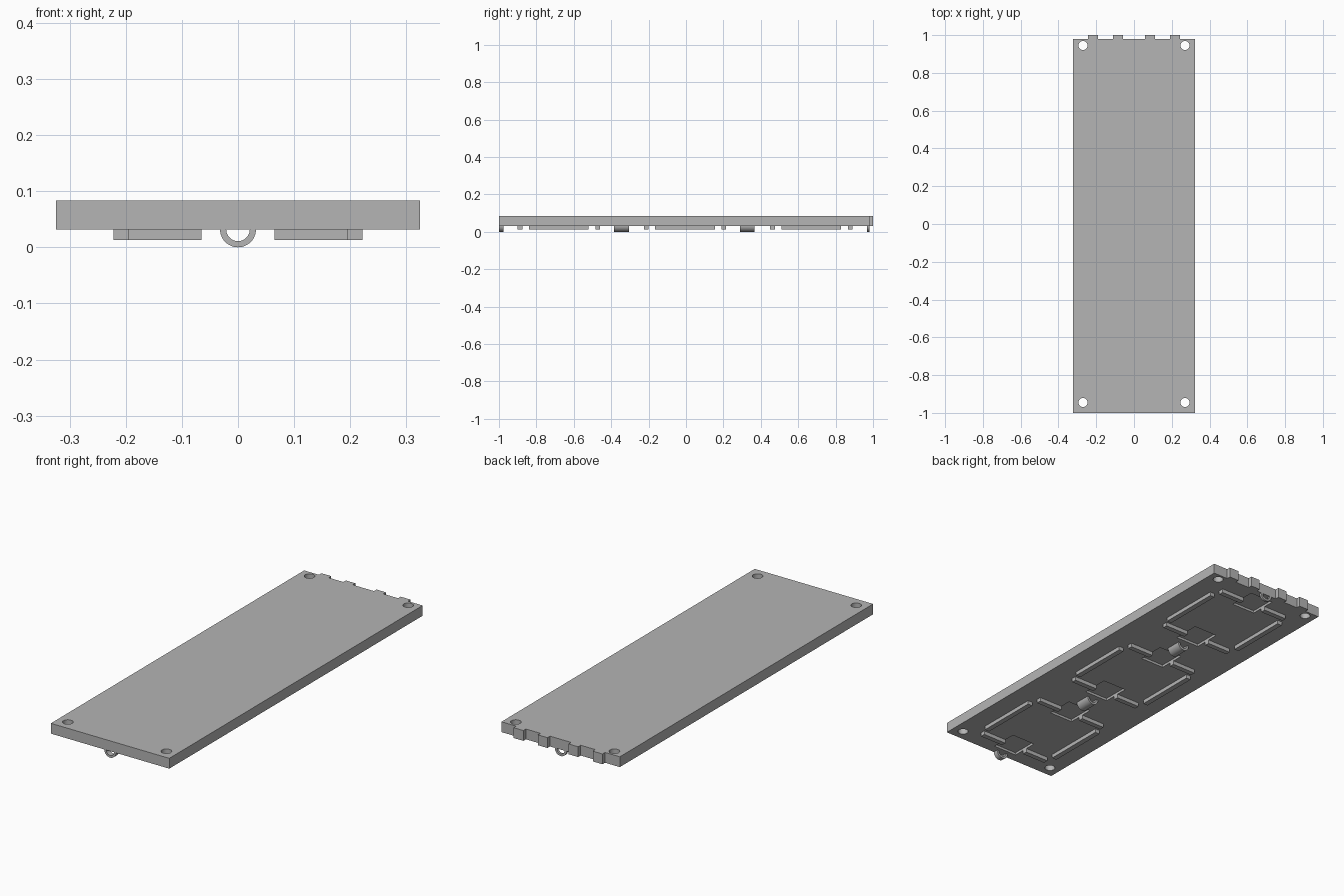
import bpy, bmesh, math
from mathutils import Matrix

cube = bpy.data.objects.get("Cube")
if cube:
    bpy.data.objects.remove(cube, do_unlink=True)

grey = bpy.data.materials.new("plain grey")
grey.use_nodes = True
colour = (0.46, 0.46, 0.46, 1)
grey.diffuse_color = colour
grey.node_tree.nodes["Principled BSDF"].inputs["Base Color"].default_value = colour

BOTTOM, TOP = 0.032, 0.083      # slab underside and upper face
HALF_W, BACK = 0.324, 0.98
RAIL_Z = 0.013


def finish(name, bm):
    bmesh.ops.recalc_face_normals(bm, faces=bm.faces)
    mesh = bpy.data.meshes.new(name)
    bm.to_mesh(mesh)
    bm.free()
    mesh.materials.append(grey)
    obj = bpy.data.objects.new(name, mesh)
    bpy.context.collection.objects.link(obj)
    return obj


def prism(name, outline, z0, z1):
    bm = bmesh.new()
    face = bm.faces.new([bm.verts.new((x, y, z0)) for x, y in outline])
    up = bmesh.ops.extrude_face_region(bm, geom=[face])["geom"]
    verts = [g for g in up if isinstance(g, bmesh.types.BMVert)]
    bmesh.ops.translate(bm, verts=verts, vec=(0, 0, z1 - z0))
    return finish(name, bm)


def box(name, x0, x1, y0, y1, z0, z1):
    return prism(name, [(x0, y0), (x1, y0), (x1, y1), (x0, y1)], z0, z1)


def cut(target, cutter):
    cutter.hide_render = True
    mod = target.modifiers.new("cut", 'BOOLEAN')
    mod.operation, mod.solver, mod.object = 'DIFFERENCE', 'EXACT', cutter
    bpy.context.view_layer.objects.active = target
    bpy.ops.object.modifier_apply(modifier=mod.name)
    bpy.data.objects.remove(cutter, do_unlink=True)


def smooth(obj):
    bpy.ops.object.select_all(action='DESELECT')
    obj.select_set(True)
    bpy.context.view_layer.objects.active = obj
    bpy.ops.object.shade_smooth_by_angle(angle=math.radians(30))


# Slab with four tabs along the back edge
outline = [(-HALF_W, -1), (HALF_W, -1), (HALF_W, BACK)]
for a, b in ((0.243, 0.19), (0.11, 0.058), (-0.058, -0.11), (-0.19, -0.243)):
    outline += [(a, BACK), (a, 1), (b, 1), (b, BACK)]
outline.append((-HALF_W, BACK))
slab = prism("slab", outline, BOTTOM, TOP)

# Corner holes
for sx in (-1, 1):
    for sy in (-1, 1):
        bm = bmesh.new()
        bmesh.ops.create_cone(bm, cap_ends=True, segments=32, radius1=0.024, radius2=0.024,
                              depth=0.4, matrix=Matrix.Translation((sx * 0.27, sy * 0.945, 0)))
        cut(slab, finish("hole_cutter", bm))

# Three frames of rails, with a shallow pocket between each pair of cross rails
for cell, cy in enumerate((-0.68, -0.005, 0.67), 1):
    for end in (-1, 1):
        y = cy + end * 0.2075
        cut(slab, box("pocket_cutter", -0.065, 0.065, y - 0.068, y + 0.068, 0, BOTTOM + 0.012))
        for side, sx in (("left", 1), ("right", -1)):
            place = "back" if end > 0 else "front"
            xs = sorted((sx * 0.065, sx * 0.196))
            box(f"cross_rail_{cell}_{place}_{side}", *xs, y - 0.0125, y + 0.0125, RAIL_Z, BOTTOM)
    for side, sx in (("left", 1), ("right", -1)):
        xs = sorted((sx * 0.196, sx * 0.222))
        box(f"long_rail_{cell}_{side}", *xs, cy - 0.16, cy + 0.16, RAIL_Z, BOTTOM)
smooth(slab)


# Half-round loops under the centre line
def loop(name, y0, y1, outer=0.032, inner=0.021, steps=24):
    bm = bmesh.new()
    arc = [math.pi * (1 + i / steps) for i in range(steps + 1)]
    ring = [(outer, a) for a in arc] + [(inner, a) for a in reversed(arc)]
    face = bm.faces.new([bm.verts.new((r * math.cos(a), y0, BOTTOM + r * math.sin(a))) for r, a in ring])
    out = bmesh.ops.extrude_face_region(bm, geom=[face])["geom"]
    verts = [g for g in out if isinstance(g, bmesh.types.BMVert)]
    bmesh.ops.translate(bm, verts=verts, vec=(0, y1 - y0, 0))
    smooth(finish(name, bm))


loop("front_loop", -1, -0.975)
loop("middle_front_loop", -0.385, -0.305)
loop("middle_back_loop", 0.29, 0.367)
loop("back_loop", 0.968, BACK)
